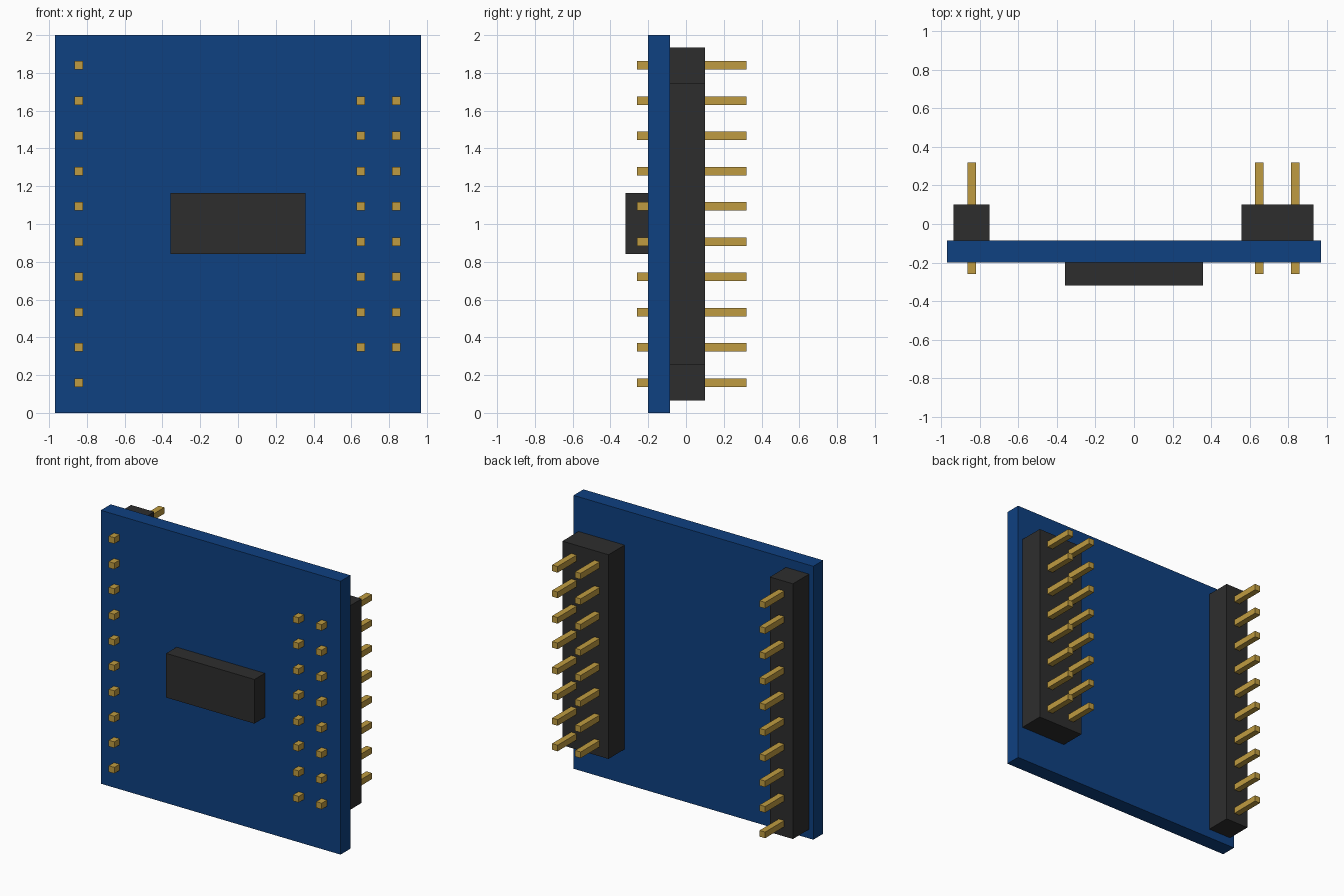
import bpy
import bmesh
from mathutils import Matrix, Vector

cube = bpy.data.objects.get("Cube")
if cube:
    bpy.data.objects.remove(cube, do_unlink=True)


def make_material(name, color):
    mat = bpy.data.materials.new(name)
    mat.use_nodes = True
    mat.diffuse_color = color
    mat.node_tree.nodes["Principled BSDF"].inputs["Base Color"].default_value = color
    return mat


blue = make_material("board blue", (0.0045, 0.052, 0.22, 1))
black = make_material("plastic black", (0.027, 0.027, 0.027, 1))
gold = make_material("pin gold", (0.52, 0.33, 0.052, 1))


def add_boxes(name, boxes, mat):
    """One object from a list of (low corner, high corner) boxes."""
    bm = bmesh.new()
    for low, high in boxes:
        low, high = Vector(low), Vector(high)
        matrix = Matrix.Translation((low + high) / 2) @ Matrix.Diagonal((*(high - low), 1))
        bmesh.ops.create_cube(bm, size=1, matrix=matrix)
    mesh = bpy.data.meshes.new(name)
    bm.to_mesh(mesh)
    bm.free()
    mesh.materials.append(mat)
    obj = bpy.data.objects.new(name, mesh)
    bpy.context.collection.objects.link(obj)
    return obj


PITCH = 0.1867
BOARD_FRONT, BOARD_BACK = -0.2, -0.086
PIN_HALF = 0.0225


def add_header(name, x_center, columns, rows):
    """Plastic strip behind the board, with pins running through it."""
    half_x, half_z = columns * PITCH / 2, rows * PITCH / 2
    add_boxes(name + "_strip",
              [((x_center - half_x, BOARD_BACK, 1 - half_z),
                (x_center + half_x, 0.1, 1 + half_z))], black)
    pins = []
    for c in range(columns):
        x = x_center + (c - (columns - 1) / 2) * PITCH
        for r in range(rows):
            z = 1 + (r - (rows - 1) / 2) * PITCH
            pins.append(((x - PIN_HALF, -0.26, z - PIN_HALF),
                         (x + PIN_HALF, 0.32, z + PIN_HALF)))
    add_boxes(name + "_pins", pins, gold)


# Circuit board and the chip on its front
add_boxes("circuit_board", [((-0.97, BOARD_FRONT, 0), (0.97, BOARD_BACK, 2))], blue)
add_boxes("chip", [((-0.357, -0.32, 0.84), (0.357, BOARD_FRONT, 1.163))], black)

# Single-row header on the right, double-row header on the left
add_header("right_header", -0.842, 1, 10)
add_header("left_header", 0.744, 2, 8)
